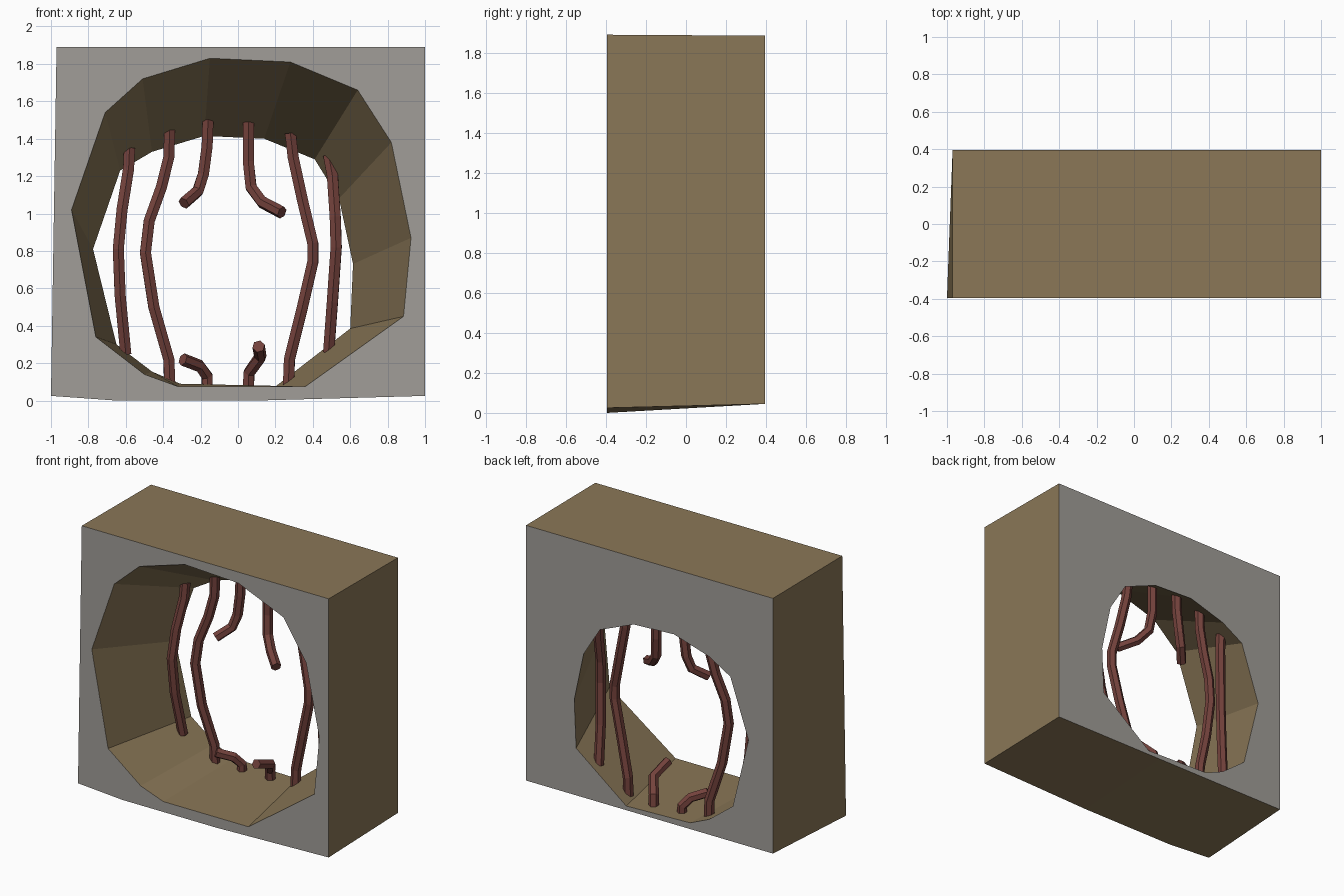
import bpy, bmesh
from mathutils import Vector

if "Cube" in bpy.data.objects:
    bpy.data.objects.remove(bpy.data.objects["Cube"])


def material(name, srgb):
    m = bpy.data.materials.new(name)
    lin = [(c / 255 / 12.92) if c < 10 else ((c / 255 + 0.055) / 1.055) ** 2.4 for c in srgb]
    m.diffuse_color = (*lin, 1)
    m.use_nodes = True
    m.node_tree.nodes["Principled BSDF"].inputs["Base Color"].default_value = m.diffuse_color
    return m


def finish(bm, name, mats):
    bmesh.ops.recalc_face_normals(bm, faces=bm.faces)
    me = bpy.data.meshes.new(name)
    bm.to_mesh(me)
    bm.free()
    for m in mats:
        me.materials.append(m)
    ob = bpy.data.objects.new(name, me)
    bpy.context.collection.objects.link(ob)
    return ob


earth = material("earth brown", (138, 119, 87))
stone = material("cut stone grey", (161, 157, 152))
rust = material("rusty red bar", (116, 66, 60))

# Outlines (x, z) of the block and its tapering tunnel, front and back
OUT_F = [(-1, .025), (-.65, 0), (.1, 0), (1, .025), (1, 1.89), (-.97, 1.89)]
OUT_B = [(-.97, .045), (-.65, .045), (.1, .045), (1, .045), (1, 1.885), (-.97, 1.885)]
HOLE_F = [(-.15, 1.83), (.28, 1.81), (.64, 1.66), (.82, 1.38), (.925, .87), (.885, .45),
          (.36, .075), (-.32, .075), (-.5, .14), (-.76, .34), (-.89, 1.02), (-.71, 1.54), (-.51, 1.72)]
HOLE_B = [(-.18, 1.415), (.14, 1.40), (.41, 1.29), (.54, 1.08), (.615, .73), (.60, .385),
          (.2, .075), (-.31, .09), (-.46, .155), (-.65, .30), (-.775, .81), (-.63, 1.23), (-.46, 1.33)]

# Tunnel block: outer walls, inner walls, then holed front and back faces
bm = bmesh.new()
rims = {-.395: [], .395: []}
for front, back in ((OUT_F, OUT_B), (HOLE_F, HOLE_B)):
    a = [bm.verts.new((x, -.395, z)) for x, z in front]
    b = [bm.verts.new((x, .395, z)) for x, z in back]
    n = len(a)
    for i in range(n):
        j = (i + 1) % n
        bm.faces.new((a[i], a[j], b[j], b[i]))
        rims[-.395].append(bm.edges.get((a[i], a[j])))
        rims[.395].append(bm.edges.get((b[i], b[j])))
for edges in rims.values():
    res = bmesh.ops.triangle_fill(bm, use_beauty=True, use_dissolve=False, edges=edges)
    for g in res["geom"]:
        if isinstance(g, bmesh.types.BMFace):
            g.material_index = 1
finish(bm, "tunnel_block", [earth, stone])


# Bent six-sided bar along a path
def bar(name, pts, r=.034, sides=6):
    from math import cos, sin, pi
    p = [Vector(q) for q in pts]
    bm = bmesh.new()
    rings = []
    ref = Vector((0, 1, 0))
    for i, c in enumerate(p):
        d = (p[min(i + 1, len(p) - 1)] - p[max(i - 1, 0)]).normalized()
        u = (ref - d * ref.dot(d)).normalized()
        ref = u
        v = d.cross(u)
        rings.append([bm.verts.new(c + r * (u * cos(2 * pi * k / sides) + v * sin(2 * pi * k / sides)))
                      for k in range(sides)])
    for s, t in zip(rings, rings[1:]):
        for k in range(sides):
            m = (k + 1) % sides
            bm.faces.new((s[k], s[m], t[m], t[k]))
    bm.faces.new(rings[0])
    bm.faces.new(rings[-1])
    finish(bm, name, [rust])


# Whole bars bent outward
bar("left_outer_bar", [(-.58, .23, 1.35), (-.585, .22, 1.24), (-.62, .18, 1.02), (-.64, .16, .81),
                       (-.63, .18, .56), (-.60, .23, .25)])
bar("left_inner_bar", [(-.365, .26, 1.46), (-.37, .26, 1.30), (-.41, .25, 1.14), (-.475, .23, .96),
                       (-.495, .22, .79), (-.45, .23, .5), (-.37, .26, .22), (-.365, .26, .09)])
bar("right_inner_bar", [(.28, .27, 1.43), (.295, .27, 1.30), (.345, .26, 1.07), (.4, .24, .84),
                        (.4, .24, .74), (.34, .25, .48), (.275, .27, .22), (.27, .27, .08)])
bar("right_outer_bar", [(.485, .30, 1.31), (.505, .28, 1.2), (.52, .23, .98), (.525, .22, .82),
                        (.505, .25, .53), (.485, .30, .26)])

# Broken stubs hanging from the roof
bar("left_roof_stub", [(-.16, .26, 1.51), (-.165, .26, 1.36), (-.185, .26, 1.21),
                       (-.215, .24, 1.12), (-.29, .16, 1.055)])
bar("right_roof_stub", [(.055, .26, 1.49), (.055, .26, 1.28), (.07, .24, 1.14),
                        (.13, .19, 1.06), (.235, .10, 1.005)])

# Broken stubs rising from the floor
bar("left_floor_stub", [(-.165, .28, .07), (-.165, .28, .13), (-.205, .24, .185), (-.295, .17, .22)])
bar("right_floor_stub", [(.055, .29, .07), (.06, .28, .15), (.12, .20, .235), (.11, .05, .29)])
